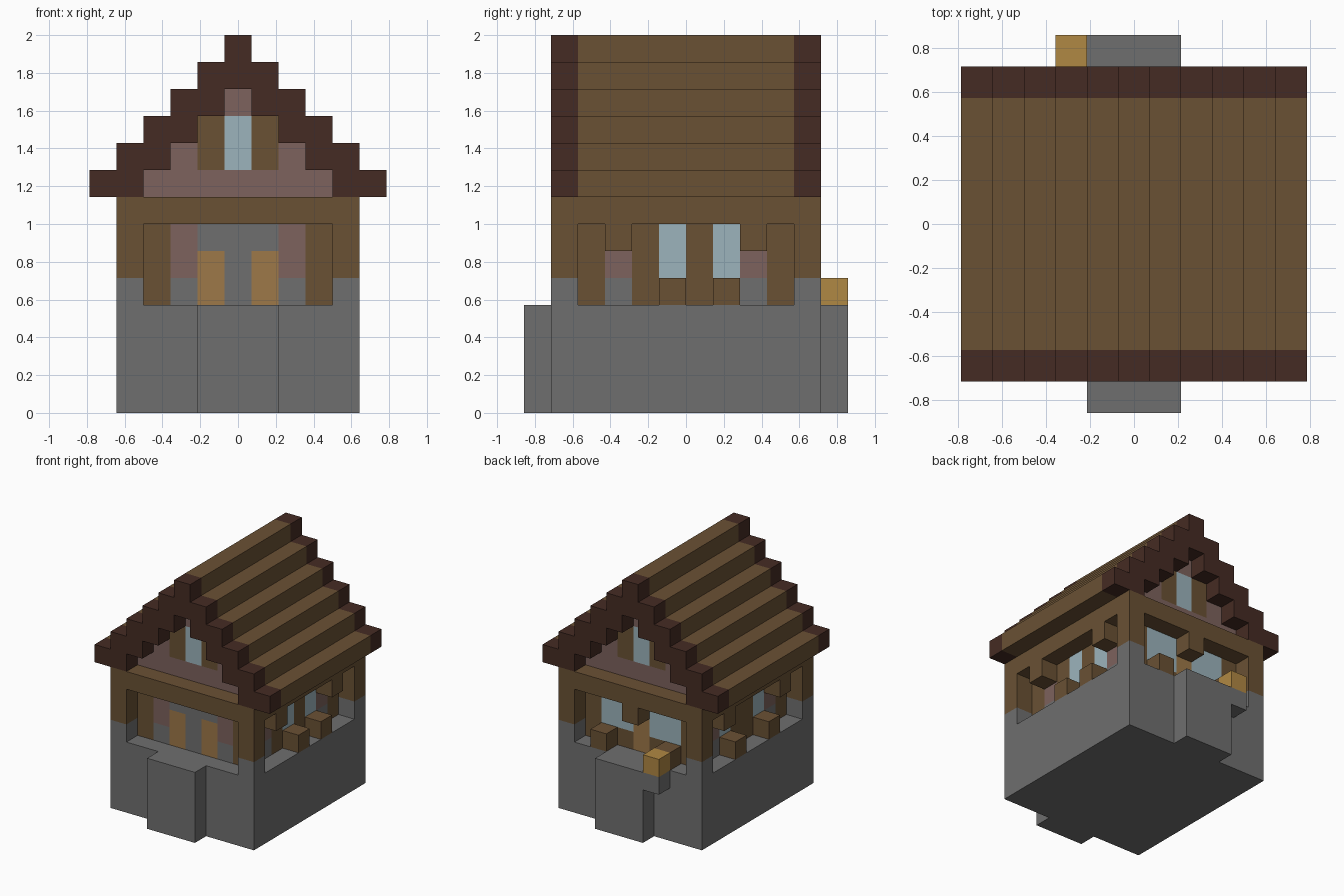
import bpy

cube = bpy.data.objects.get("Cube")
if cube:
    bpy.data.objects.remove(cube, do_unlink=True)

U = 1 / 7  # one building block


def material(name, hex_code):
    lin = []
    for i in (0, 2, 4):
        c = int(hex_code[i:i + 2], 16) / 255
        lin.append(c / 12.92 if c <= 0.04045 else ((c + 0.055) / 1.055) ** 2.4)
    m = bpy.data.materials.new(name)
    m.use_nodes = True
    m.diffuse_color = (*lin, 1)
    m.node_tree.nodes["Principled BSDF"].inputs["Base Color"].default_value = (*lin, 1)
    return m


STONE = material("grey stone", "6f6f6f")
WOOD = material("brown wood", "6a5134")
TRIM = material("dark brown trim", "452b23")
PLASTER = material("dusty pink plaster", "7d625d")
GLASS = material("pale blue glass", "9cb4bc")
DOOR = material("tan door", "9e7848")
GOLD = material("golden crate", "b08843")
KEY = {"G": STONE, "B": WOOD, "P": PLASTER, "W": GLASS, "T": DOOR}


def block(name, mat, x, y, z):
    """Box spanning the given (low, high) ranges, in blocks."""
    verts = [(a * U, b * U, c * U) for c in z for b in y for a in x]
    faces = [(0, 2, 3, 1), (4, 5, 7, 6), (0, 1, 5, 4),
             (2, 6, 7, 3), (0, 4, 6, 2), (1, 3, 7, 5)]
    mesh = bpy.data.meshes.new(name)
    mesh.from_pydata(verts, [], faces)
    mesh.materials.append(mat)
    obj = bpy.data.objects.new(name, mesh)
    bpy.context.collection.objects.link(obj)
    return obj


def span(a, b):
    return (min(a, b), max(a, b))


def wall(name, columns, start, side, along_x):
    """Recessed wall: each column lists its blocks from the floor up."""
    for i, column in enumerate(columns):
        run = (start + i, start + i + 1)
        depth = span(side, side - (1 if side > 0 else -1))
        x, y = (run, depth) if along_x else (depth, run)
        z = 4
        while column:
            n = len(column) - len(column.lstrip(column[0]))
            block(name, KEY[column[0]], x, y, (z, z + n))
            z, column = z + n, column[n:]


# Stone base and steps
block("base", STONE, (-4.5, 4.5), (-5, 5), (0, 4))
block("front_step", STONE, (-1.5, 1.5), (-6, -5), (0, 4))
block("back_step", STONE, (-1.5, 1.5), (5, 6), (0, 4))
block("crate_bracket", STONE, (-2.5, -1.5), (5, 6), (3, 4))
block("crate", GOLD, (-2.5, -1.5), (5, 6), (4, 5))

# Outer corner pillars and the inner room posts
for sx in (-1, 1):
    for sy in (-1, 1):
        px, py = span(sx * 3.5, sx * 4.5), span(sy * 4, sy * 5)
        block("pillar_foot", STONE, px, py, (4, 5))
        block("pillar", WOOD, px, py, (5, 7))
        block("room_post", WOOD, span(sx * 2.5, sx * 3.5), span(sy * 3, sy * 4), (4, 7))
block("lintel", WOOD, (-4.5, 4.5), (-5, 5), (7, 8))

# Recessed room walls
wall("front_wall", ["GPP", "TTG", "GGG", "TTG", "GPP"], -2.5, -4, True)
wall("back_wall", ["BWW", "BWW", "TTB", "BWW", "BWW"], -2.5, 4, True)
wall("left_wall", ["GPB", "BBB", "BWW", "BBB", "BWW", "GPB"], -3, 3.5, False)
wall("right_wall", ["GPB", "BWW", "BBB", "BBB", "BWW", "GPB"], -3, -3.5, False)

# Window boxes and hanging brackets
for side, rows in ((1, (-1, 1)), (-1, (-2, 1))):
    sx = span(side * 3.5, side * 4.5)
    for y in rows:
        block("window_box", WOOD, sx, (y, y + 1), (4, 5))
    for y in (-3, 2):
        block("bracket", WOOD, sx, (y, y + 1), (6, 7))
for x in (-2.5, 1.5):
    block("back_window_box", WOOD, (x, x + 1), (4, 5), (4, 5))
block("back_bracket", WOOD, (-0.5, 0.5), (4, 5), (6, 7))

# Stepped roof with dark end trim
for k in range(6):
    outer, inner, z = 5.5 - k, 3.5 - k, (8 + k, 9 + k)
    parts = [(-outer, -inner), (inner, outer)] if inner > 0 else [(-outer, outer)]
    for x in parts:
        block("roof_step", WOOD, x, (-4, 4), z)
        for y in ((-5, -4), (4, 5)):
            block("roof_trim", TRIM, x, y, z)

# Gable ends with shuttered windows
for sy in (-1, 1):
    y = span(sy * 3, sy * 4)
    block("gable_base", PLASTER, (-3.5, 3.5), y, (8, 9))
    block("gable_top", PLASTER, (-0.5, 0.5), y, (11, 12))
    block("gable_window", GLASS, (-0.5, 0.5), y, (9, 11))
    for sx in (-1, 1):
        block("gable_shutter", WOOD, span(sx * 0.5, sx * 1.5), y, (9, 11))
        block("gable_side", PLASTER, span(sx * 1.5, sx * 2.5), y, (9, 10))
